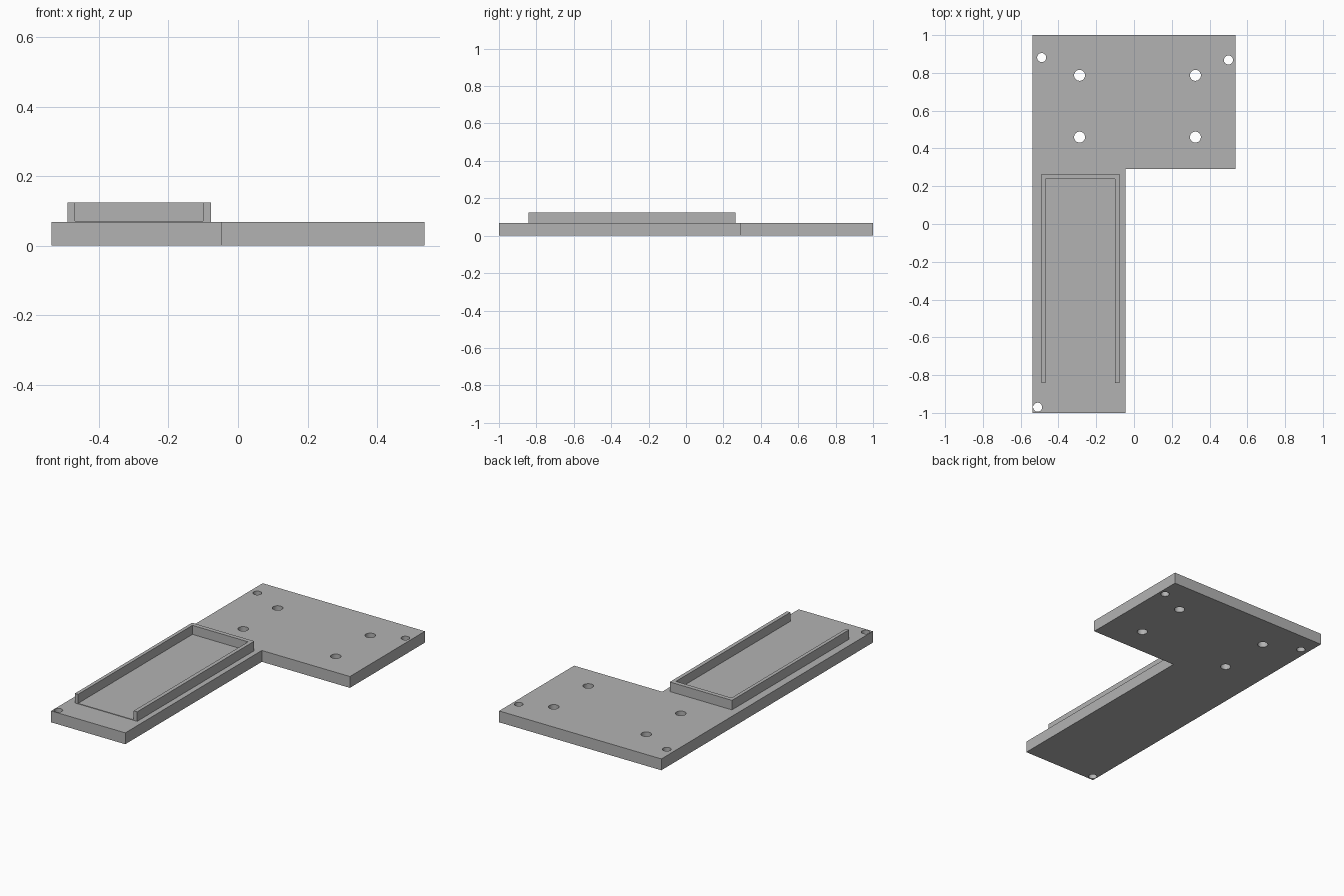
import bpy
import bmesh
from math import cos, sin, tau, radians

cube = bpy.data.objects.get("Cube")
if cube:
    bpy.data.objects.remove(cube, do_unlink=True)

grey = bpy.data.materials.new("matte grey")
grey.use_nodes = True
colour = (0.45, 0.45, 0.45, 1)
grey.diffuse_color = colour
grey.node_tree.nodes["Principled BSDF"].inputs["Base Color"].default_value = colour


def circle(x, y, r, sides=32):
    return [(x + r * cos(tau * i / sides), y + r * sin(tau * i / sides))
            for i in range(sides)]


def slab(name, outline, z0, z1, holes=()):
    """Extrude a flat outline, with optional through holes, from z0 to z1."""
    curve = bpy.data.curves.new(name + "_profile", "CURVE")
    curve.dimensions = "2D"
    curve.fill_mode = "BOTH"
    curve.extrude = (z1 - z0) / 2
    for loop in [outline, *holes]:
        spline = curve.splines.new("POLY")
        spline.points.add(len(loop) - 1)
        for point, (x, y) in zip(spline.points, loop):
            point.co = (x, y, 0, 1)
        spline.use_cyclic_u = True
    helper = bpy.data.objects.new(name + "_profile", curve)
    bpy.context.collection.objects.link(helper)
    bpy.context.view_layer.update()
    depsgraph = bpy.context.evaluated_depsgraph_get()
    mesh = bpy.data.meshes.new_from_object(helper.evaluated_get(depsgraph))
    bpy.data.objects.remove(helper, do_unlink=True)
    bpy.data.curves.remove(curve)

    # Weld caps to walls and stand the slab on z0
    bm = bmesh.new()
    bm.from_mesh(mesh)
    bmesh.ops.remove_doubles(bm, verts=bm.verts, dist=0.0001)
    bmesh.ops.translate(bm, verts=bm.verts, vec=(0, 0, (z0 + z1) / 2))
    bmesh.ops.recalc_face_normals(bm, faces=bm.faces)
    bm.to_mesh(mesh)
    bm.free()
    mesh.name = name
    mesh.materials.clear()
    mesh.materials.append(grey)
    obj = bpy.data.objects.new(name, mesh)
    bpy.context.collection.objects.link(obj)
    bpy.ops.object.select_all(action="DESELECT")
    obj.select_set(True)
    bpy.context.view_layer.objects.active = obj
    bpy.ops.object.shade_smooth_by_angle(angle=radians(30))
    return obj


PLATE_TOP = 0.068

# L-shaped base plate with four mounting holes and three corner holes
mounting = [circle(x, y, 0.029) for x in (-0.288, 0.325) for y in (0.46, 0.787)]
corners = [circle(x, y, 0.024)
           for x, y in ((-0.489, 0.881), (0.5, 0.868), (-0.51, -0.97))]
slab("base_plate",
     [(-0.537, -1), (-0.046, -1), (-0.046, 0.291),
      (0.537, 0.291), (0.537, 1), (-0.537, 1)],
     0, PLATE_TOP, mounting + corners)

# U-shaped retaining rim, open at the front
left, right, back, front = -0.078, -0.49, 0.265, -0.842
inner_left, inner_right, inner_back = -0.101, -0.469, 0.239
slab("tray_rim",
     [(right, front), (inner_right, front), (inner_right, inner_back),
      (inner_left, inner_back), (inner_left, front), (left, front),
      (left, back), (right, back)],
     PLATE_TOP, 0.125)

# Thin floor inside the rim
slab("tray_floor",
     [(inner_right, front), (inner_left, front),
      (inner_left, inner_back), (inner_right, inner_back)],
     PLATE_TOP, PLATE_TOP + 0.003)
